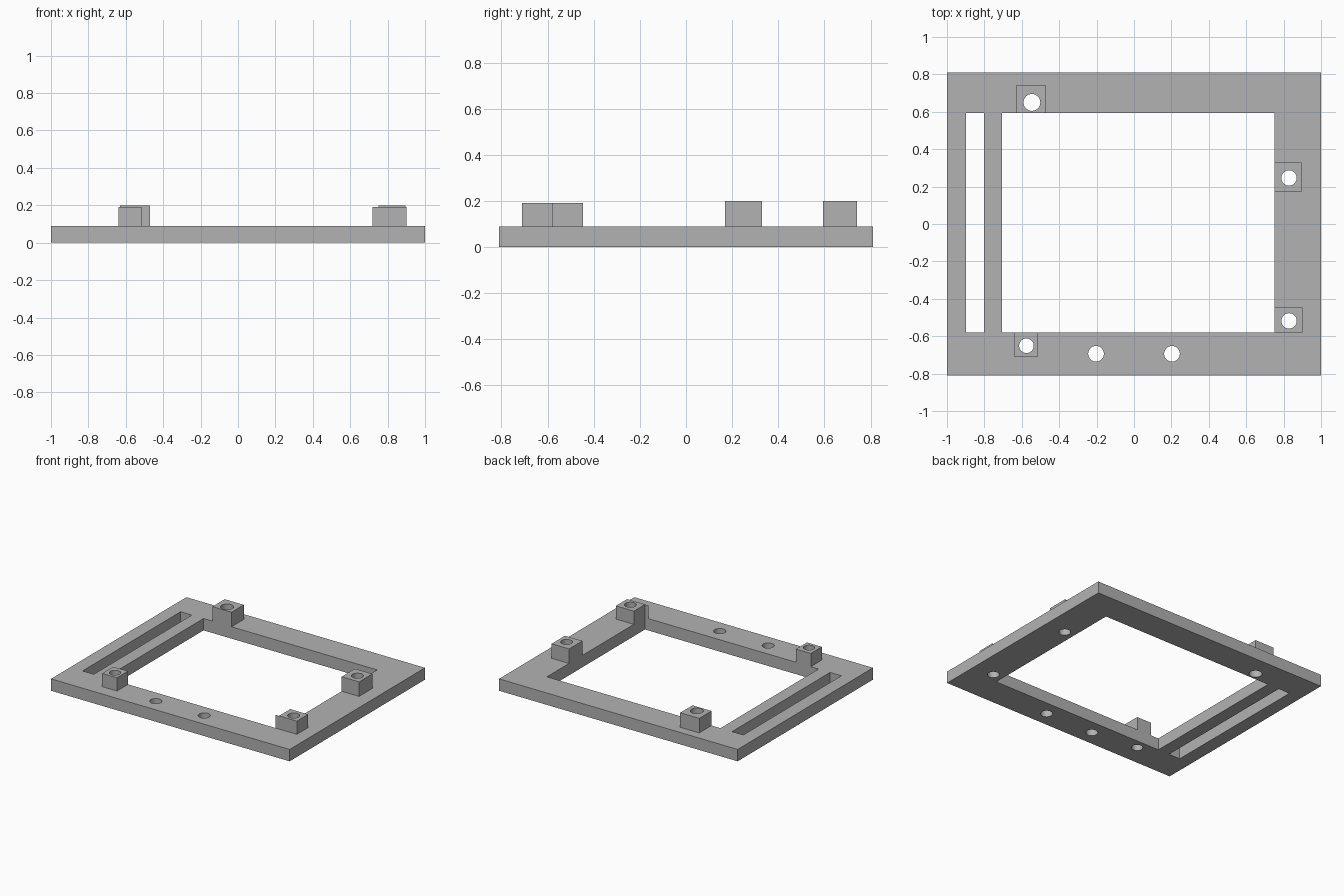
import bpy

cube = bpy.data.objects.get("Cube")
if cube:
    bpy.data.objects.remove(cube, do_unlink=True)

grey = bpy.data.materials.new("plain_grey")
grey.use_nodes = True
colour = (0.448, 0.448, 0.448, 1)
grey.diffuse_color = colour
grey.node_tree.nodes["Principled BSDF"].inputs["Base Color"].default_value = colour


def box(name, x0, x1, y0, y1, z0, z1):
    bpy.ops.mesh.primitive_cube_add(
        size=1, location=((x0 + x1) / 2, (y0 + y1) / 2, (z0 + z1) / 2))
    ob = bpy.context.object
    ob.name = name
    ob.scale = (x1 - x0, y1 - y0, z1 - z0)
    bpy.ops.object.transform_apply(location=False, rotation=False, scale=True)
    ob.data.materials.append(grey)
    return ob


def bore(name, x, y, radius):
    bpy.ops.mesh.primitive_cylinder_add(
        vertices=40, radius=radius, depth=1, location=(x, y, 0))
    ob = bpy.context.object
    ob.name = name
    ob.data.materials.append(grey)
    return ob


def combine(target, tool, operation):
    """Apply a boolean to target and discard the tool."""
    tool.hide_render = True
    mod = target.modifiers.new(tool.name, "BOOLEAN")
    mod.object, mod.operation, mod.solver = tool, operation, "EXACT"
    bpy.context.view_layer.objects.active = target
    bpy.ops.object.modifier_apply(modifier=mod.name)
    bpy.data.objects.remove(tool, do_unlink=True)


# Main plate
THICK = 0.09
LEFT, RIGHT, FRONT, BACK = -0.705, 0.75, -0.58, 0.594   # window edges
frame = box("mounting_frame", -1, 1, -0.81, 0.81, 0, THICK)

# Raised mounting blocks, run past the window edge so the window trims them flush
lap = 0.03
blocks = [
    ("back_right_block", -0.63, -0.47, BACK - lap, 0.741, 0.2),
    ("front_right_block", -0.64, -0.516, -0.712, FRONT + lap, 0.19),
    ("back_left_block", RIGHT - lap, 0.896, 0.17, 0.329, 0.2),
    ("front_left_block", RIGHT - lap, 0.9, FRONT, -0.446, 0.19),
]
for name, x0, x1, y0, y1, top in blocks:
    combine(frame, box(name, x0, x1, y0, y1, THICK / 2, top), "UNION")

# Main window and the narrow side slot
combine(frame, box("window_cutter", LEFT, RIGHT, FRONT, BACK, -1, 1), "DIFFERENCE")
combine(frame, box("slot_cutter", -0.897, -0.802, FRONT, BACK, -1, 1), "DIFFERENCE")

# Screw holes through the blocks and the front rail
holes = [
    (-0.546, 0.65, 0.045), (-0.575, -0.651, 0.039),
    (0.829, 0.246, 0.041), (0.829, -0.518, 0.041),
    (-0.203, -0.694, 0.042), (0.203, -0.694, 0.042),
]
for x, y, radius in holes:
    combine(frame, bore("hole_cutter", x, y, radius), "DIFFERENCE")

# Smooth bores, crisp edges
bpy.ops.object.select_all(action="DESELECT")
frame.select_set(True)
bpy.context.view_layer.objects.active = frame
bpy.ops.object.shade_smooth_by_angle()
